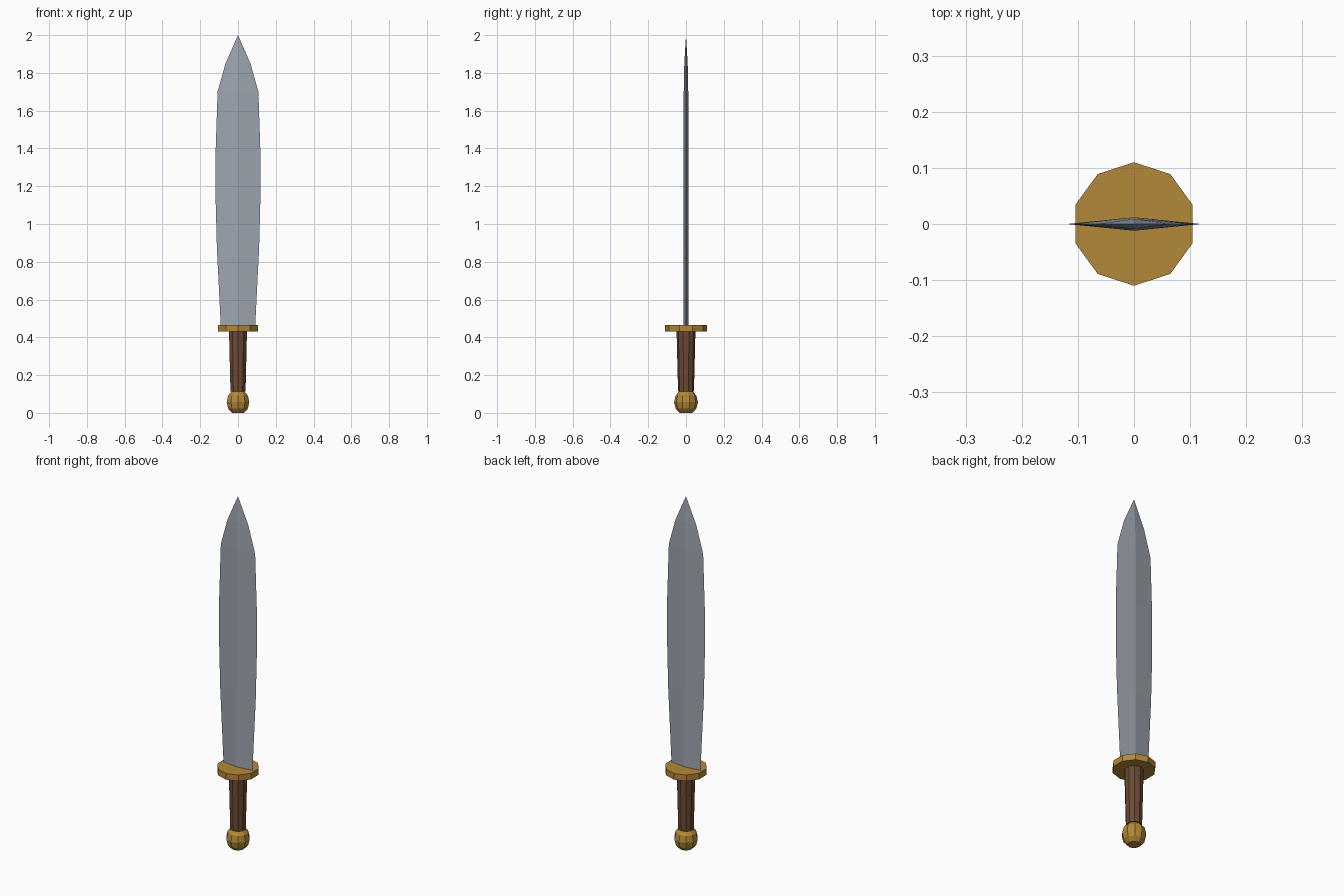
import bpy, bmesh
from math import pi, cos, sin

cube = bpy.data.objects.get("Cube")
if cube:
    bpy.data.objects.remove(cube, do_unlink=True)


def material(name, rgb):
    m = bpy.data.materials.new(name)
    m.use_nodes = True
    m.diffuse_color = (*rgb, 1)
    m.node_tree.nodes["Principled BSDF"].inputs["Base Color"].default_value = (*rgb, 1)
    return m


gold = material("gold", (0.45, 0.25, 0.04))
wood = material("brown wood", (0.15, 0.07, 0.035))
steel = material("steel", (0.34, 0.38, 0.43))


def loft(name, rings, mat, tip=None):
    """Skin a stack of equal-sized rings, closing the top flat or to a tip."""
    bm = bmesh.new()
    loops = [[bm.verts.new(p) for p in ring] for ring in rings]
    n = len(loops[0])
    for low, high in zip(loops, loops[1:]):
        for i in range(n):
            j = (i + 1) % n
            bm.faces.new((low[i], low[j], high[j], high[i]))
    bm.faces.new(loops[0][::-1])
    if tip:
        point = bm.verts.new(tip)
        for i in range(n):
            bm.faces.new((loops[-1][i], loops[-1][(i + 1) % n], point))
    else:
        bm.faces.new(loops[-1])
    bmesh.ops.recalc_face_normals(bm, faces=bm.faces)
    mesh = bpy.data.meshes.new(name)
    bm.to_mesh(mesh)
    bm.free()
    mesh.materials.append(mat)
    obj = bpy.data.objects.new(name, mesh)
    bpy.context.collection.objects.link(obj)
    return obj


def turned(name, profile, mat, sides=10):
    """Faceted turned part from (radius, height) pairs, corners on the y axis."""
    angles = [pi / 2 + 2 * pi * i / sides for i in range(sides)]
    return loft(name, [[(r * cos(a), r * sin(a), z) for a in angles]
                       for r, z in profile], mat)


# Hilt
turned("pommel", [(0.034, 0), (0.055, 0.023), (0.063, 0.057),
                  (0.055, 0.092), (0.034, 0.115)], gold)
turned("grip", [(0.042, 0.112), (0.05, 0.435)], wood)
turned("guard", [(0.11, 0.43), (0.11, 0.465)], gold)

# Leaf-shaped blade with a diamond cross-section
outline = [(0.091, 0.012, 0.46), (0.112, 0.012, 0.88), (0.119, 0.012, 1.15),
           (0.118, 0.012, 1.4), (0.108, 0.012, 1.7), (0.066, 0.009, 1.85)]
loft("blade", [[(w, 0, z), (0, t, z), (-w, 0, z), (0, -t, z)]
               for w, t, z in outline], steel, tip=(0, 0, 2))
